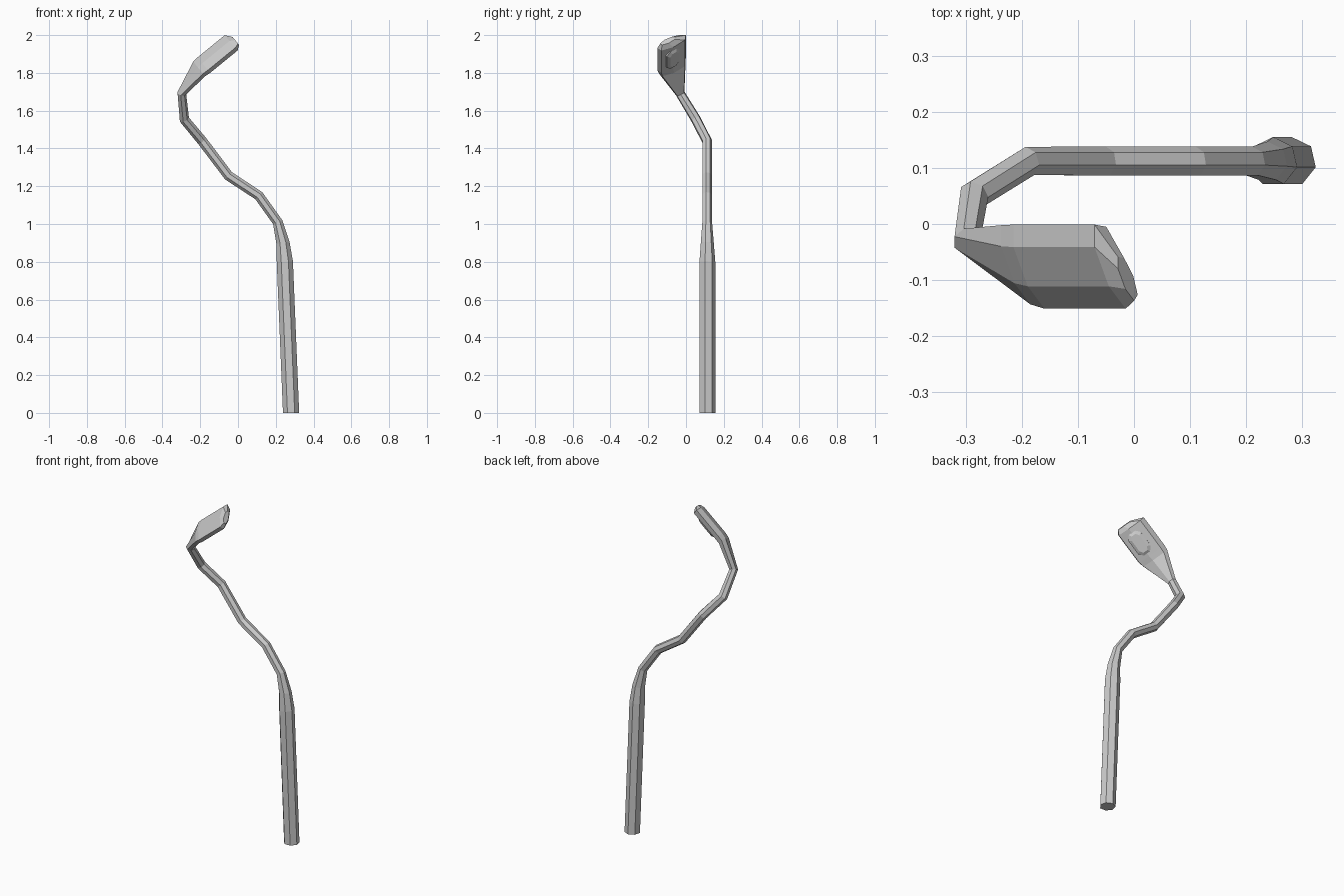
import bpy, bmesh, math
from mathutils import Vector as V

if "Cube" in bpy.data.objects:
    bpy.data.objects.remove(bpy.data.objects["Cube"])

SIDES = 7


def loft(name, rings, cap_start=False, cap_end=False):
    """Skin a list of matching vertex rings."""
    bm = bmesh.new()
    vr = [[bm.verts.new(p) for p in r] for r in rings]
    n = len(rings[0])
    for a, b in zip(vr, vr[1:]):
        for i in range(n):
            j = (i + 1) % n
            bm.faces.new((a[i], a[j], b[j], b[i]))
    if cap_start:
        bm.faces.new(vr[0][::-1])
    if cap_end:
        bm.faces.new(vr[-1])
    bm.normal_update()
    me = bpy.data.meshes.new(name)
    bm.to_mesh(me)
    bm.free()
    ob = bpy.data.objects.new(name, me)
    bpy.context.collection.objects.link(ob)
    return ob


# Pole and bent arm: seven-sided tube swept along a path (x, y, z, radius)
path = [(.281, .111, 0, .044), (.248, .111, .8, .044), (.238, .111, .9, .036),
        (.21, .111, 1.01, .027), (.11, .111, 1.15, .027), (-.05, .111, 1.255, .027),
        (-.19, .111, 1.44, .027), (-.285, .052, 1.555, .027), (-.298, -.03, 1.69, .025)]
pts = [V(p[:3]) for p in path]
ends = pts + [V((-.2, -.07, 1.83))]
rings = []
v = V((0, 1, 0))
for i, p in enumerate(pts):
    t = (ends[i + 1] - p).normalized()
    t = (t + (p - ends[i - 1]).normalized()).normalized() if i else V((0, 0, 1))
    v = (v - t * v.dot(t)).normalized()
    u = v.cross(t)
    r = path[i][3]
    angs = [math.pi / 2 + k * math.tau / SIDES for k in range(SIDES)]
    rings.append([p + u * r * math.cos(a) + v * r * math.sin(a) for a in angs])
loft("pole", rings, cap_start=True)

# Lamp head: flattened tilted seven-sided section along the head axis
axis = V((.77, 0, .64)).normalized()
up = V((-axis.z, 0, axis.x))
side = V((0, 1, 0))
section = [(.07, .05), (.03, .05), (-.04, .01), (-.08, -.037),
           (-.06, -.056), (.005, -.032), (.066, .017)]


def head_ring(c, s):
    return [V(c) + side * a * s + up * b * s for a, b in section]


head = [head_ring((-.207, -.068, 1.823), .94), head_ring((-.183, -.071, 1.843), 1),
        head_ring((-.0385, -.071, 1.961), 1), head_ring((-.012, -.095, 1.97), .52)]
# match the neck ring to the nearest section corners
neck = rings[-1]
c0 = sum(neck, V()) / SIDES
c1 = sum(head[0], V()) / SIDES


def spread(k):
    return sum(((neck[(i + k) % SIDES] - c0).normalized()
                - (head[0][i] - c1).normalized()).length for i in range(SIDES))


k = min(range(SIDES), key=spread)
loft("lamp_head", [neck[k:] + neck[:k]] + head, cap_end=True)

# Lens: chamfered block standing out of the underside
w = (side * .81 + up * .58).normalized()
down = (side * .58 - up * .81).normalized()
centre = V((-.096, -.068, 1.877))


def lens_ring(l, h, d):
    corners = [(l, h * .5), (l * .65, h), (-l * .65, h), (-l, h * .5),
               (-l, -h * .5), (-l * .65, -h), (l * .65, -h), (l, -h * .5)]
    ring = [centre + axis * a + w * b + down * d for a, b in corners]
    return ring[::-1] if axis.cross(w).dot(down) < 0 else ring


loft("lens", [lens_ring(.07, .042, -.025), lens_ring(.07, .042, .003),
              lens_ring(.055, .026, .012)], cap_start=True, cap_end=True)
